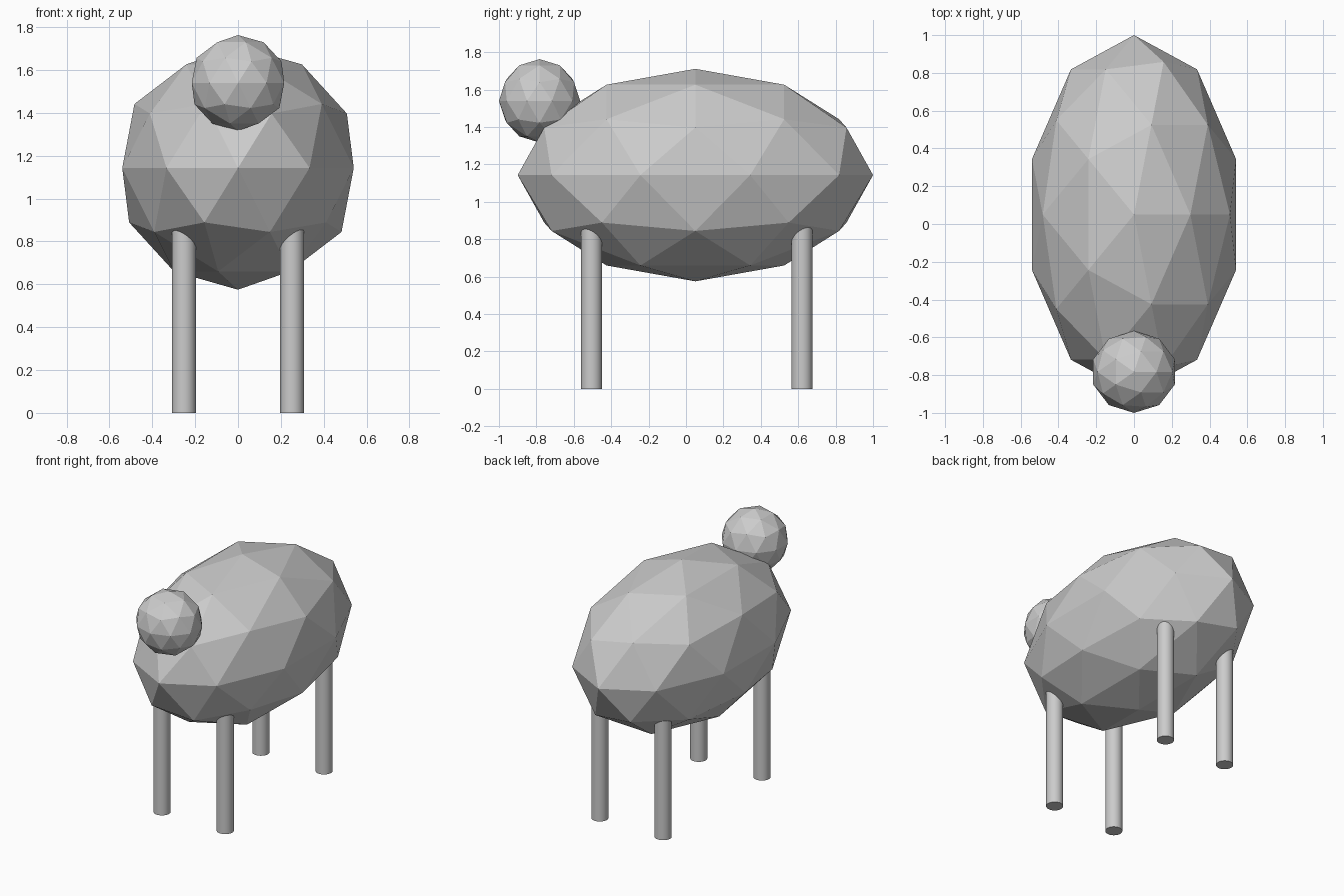
import bpy
import math

if "Cube" in bpy.data.objects:
    bpy.data.objects.remove(bpy.data.objects["Cube"])


def faceted_ball(name, center, radii):
    bpy.ops.mesh.primitive_ico_sphere_add(subdivisions=2, radius=1, location=center)
    ob = bpy.context.object
    ob.name = name
    ob.scale = radii
    bpy.ops.object.transform_apply(location=False, rotation=False, scale=True)
    return ob


def leg(name, x, y, radius=0.056, height=1.0):
    bpy.ops.mesh.primitive_cylinder_add(vertices=32, radius=radius, depth=height,
                                        location=(x, y, height / 2))
    bpy.context.object.name = name
    bpy.ops.object.shade_smooth_by_angle(angle=math.radians(30))


# Low-poly body and head
faceted_ball("body", (0, 0.05, 1.143), (0.568, 0.95, 0.568))
faceted_ball("head", (0, -0.783, 1.54), (0.227, 0.217, 0.223))

# Four round legs running up into the body
for end, y in (("front", -0.505), ("back", 0.62)):
    for side, x in (("left", -0.252), ("right", 0.252)):
        leg(f"{end}_{side}_leg", x, y)
